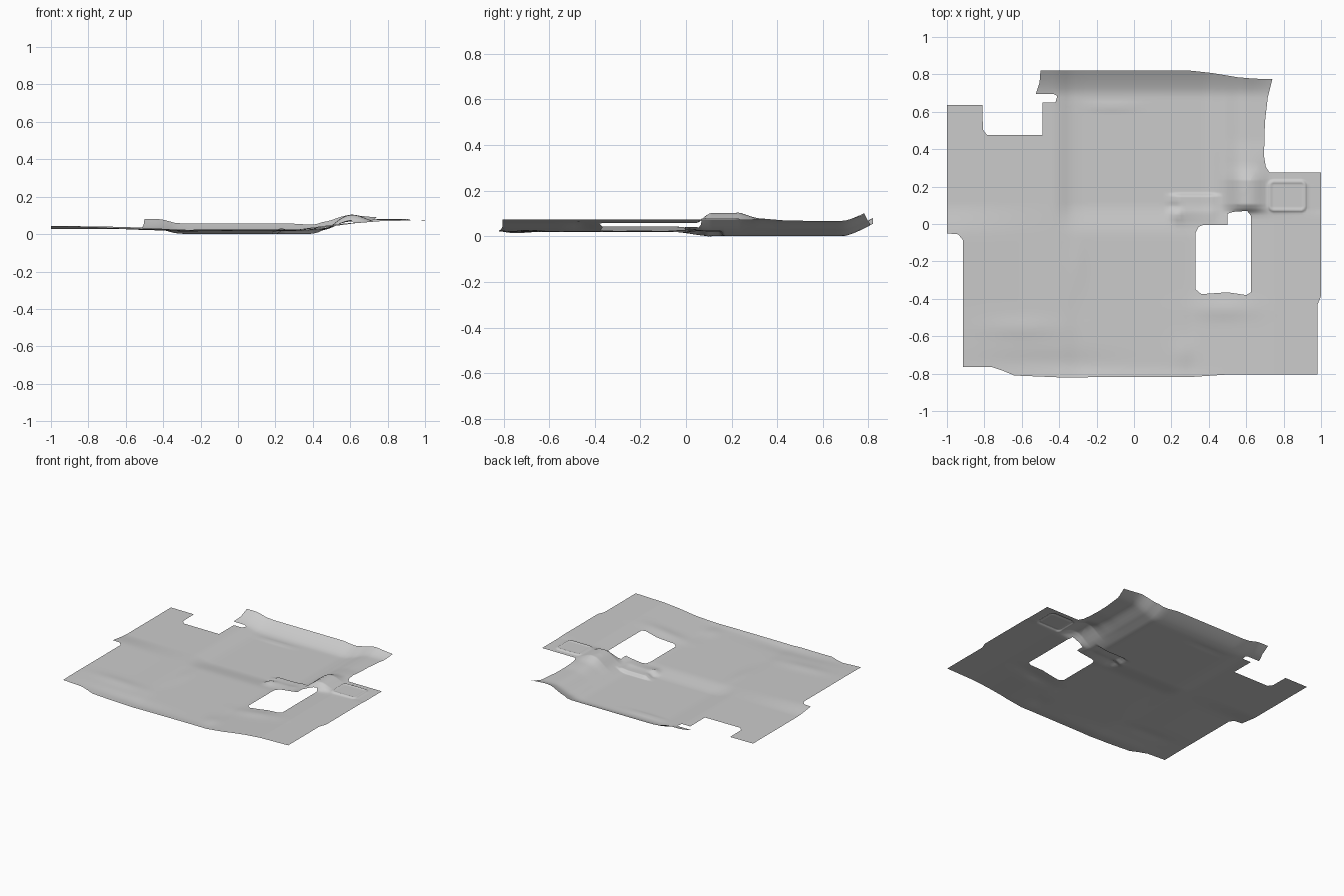
import bpy, bmesh, math
from mathutils import Vector

if "Cube" in bpy.data.objects:
    bpy.data.objects.remove(bpy.data.objects["Cube"])

# Plan outline of the carpet and its console opening
OUTLINE = [(-1, .64), (-.81, .64), (-.808, .51), (-.785, .48), (-.49, .48), (-.49, .655),
           (-.42, .655), (-.41, .69), (-.43, .70), (-.525, .70), (-.505, .76), (-.50, .825),
           (.3, .825), (.42, .812), (.55, .79), (.64, .782), (.74, .78), (.715, .68),
           (.70, .55), (.695, .37), (.705, .31), (.725, .28), (1, .28), (1, -.38),
           (.98, -.43), (.98, -.80), (.5, -.80), (.32, -.812), (-.4, -.815), (-.64, -.805),
           (-.7, -.78), (-.76, -.76), (-.915, -.76), (-.915, -.08), (-.94, -.05), (-1, -.045)]
OPENING = [(.33, -.04), (.345, -.01), (.37, 0), (.5, 0), (.5, .06), (.53, .07), (.605, .075),
           (.625, .05), (.625, -.36), (.6, -.375), (.5, -.36), (.36, -.37), (.33, -.345)]


def lerp(points, t):
    """Piecewise-linear profile lookup."""
    if t <= points[0][0]:
        return points[0][1]
    for (a, u), (b, v) in zip(points, points[1:]):
        if t <= b:
            return u + (v - u) * (t - a) / (b - a)
    return points[-1][1]


def step(a, b, t):
    t = max(0, min(1, (t - a) / (b - a)))
    return t * t * (3 - 2 * t)


def bump(x, y, cx, cy, rx, ry):
    return math.exp(-((x - cx) / rx) ** 2 - ((y - cy) / ry) ** 2)


# Cross profiles: seat area (front), footwell (back), tunnel side lengthwise
FRONT = [(-.92, .046), (-.6, .034), (-.38, .028), (-.3, .022), (.3, .022), (.45, .037),
         (.62, .06), (.75, .071), (1, .077)]
WELL = [(-1, .03), (-.42, .028), (-.39, .022), (-.34, .008), (-.28, .003), (.38, .003),
        (.42, .008), (.45, .022)]
TUNNEL = [(.05, .065), (.11, .104), (.24, .106), (.31, .083), (.45, .071), (.7, .07)]


def height(x, y):
    front = lerp(FRONT, x)
    # gentle wrinkles in the seat area
    front += .006 * bump(x, y, -.6, -.55, .2, .05) + .005 * bump(x, y, -.3, -.2, .04, .15)
    front += .008 * bump(x, y, .48, -.45, .16, .05) - .007 * bump(x, y, -.45, -.74, .35, .06)
    front += .006 * bump(x, y, .27, -.68, .06, .07)
    front += .005 * step(-.76, -.815, y) * step(.5, .2, abs(x))
    # footwell with rising tunnel wall and toe lip
    well = lerp(WELL, x)
    well += (lerp(TUNNEL, y) - .022) * step(.44, .6, x) if x > .44 else 0
    if x > .62:
        well += (.074 - lerp(TUNNEL, y)) * step(.62, .73, x) * step(.45, .28, y)
    lip = max(0, y - .695) / .13
    well += .055 * lip ** 1.35 * (1 - .25 * step(.62, .74, x))
    well += .006 * bump(x, y, -.12, .63 + .12 * (x + .12) ** 2 / .3, .14, .013)
    k = step(-.06, .12, y)
    if x > .48:
        k = step(.04, .09, y)
    z = front * (1 - k) + well * k
    # small shelf and crumple beside the opening
    z += .02 * step(.19, .23, x) * step(.46, .42, x) * step(.175, .15, y) * step(-.02, .08, y)
    z += .012 * bump(x, y, .22, .05, .025, .025) - .01 * bump(x, y, .215, .1, .02, .02)
    # flat right-hand panel with a raised rounded rim and pad
    if x > .7 and -.37 < y < .28:
        qx, qy = abs(x - .82) - .072, abs(y - .155) - .055
        d = math.hypot(max(qx, 0), max(qy, 0)) + min(max(qx, qy), 0) - .03
        z += .008 * step(.006, -.008, d) - .004 * step(-.01, -.024, d)
    return z


def loop(bm, pts):
    vs = [bm.verts.new((x, y, 0)) for x, y in pts]
    return [bm.edges.new((vs[i], vs[(i + 1) % len(vs)])) for i in range(len(vs))]


def cut(bm, co, no):
    bmesh.ops.bisect_plane(bm, geom=bm.verts[:] + bm.edges[:] + bm.faces[:], dist=1e-5,
                           plane_co=co, plane_no=no)


# Fill the plan, then slice it into a grid
bm = bmesh.new()
edges = loop(bm, OUTLINE) + loop(bm, OPENING)
bmesh.ops.triangle_fill(bm, use_beauty=True, use_dissolve=False, edges=edges,
                        normal=Vector((0, 0, 1)))
bmesh.ops.dissolve_limit(bm, angle_limit=.01, verts=[], edges=bm.edges[:])
xs = [-.98 + .0247 * i for i in range(80)] + [.712 + .0065 * i for i in range(34)]
ys = [-.8 + .0243 * i for i in range(67)] + [.062 + .0065 * i for i in range(30)]
for x in xs:
    cut(bm, (x, 0, 0), (1, 0, 0))
for y in ys:
    cut(bm, (0, y, 0), (0, 1, 0))
bmesh.ops.triangulate(bm, faces=[f for f in bm.faces if len(f.verts) > 4])

# Form the sheet, standing on z = 0
for v in bm.verts:
    v.co.z = height(v.co.x, v.co.y)
low = min(v.co.z for v in bm.verts)
mid = (max(v.co.y for v in bm.verts) + min(v.co.y for v in bm.verts)) / 2
for v in bm.verts:
    v.co.z -= low
    v.co.y -= mid
bm.normal_update()
if sum(f.normal.z for f in bm.faces) < 0:
    bmesh.ops.reverse_faces(bm, faces=bm.faces[:])
for f in bm.faces:
    f.smooth = True

mesh = bpy.data.meshes.new("floor_carpet")
bm.to_mesh(mesh)
bm.free()
carpet = bpy.data.objects.new("floor_carpet", mesh)
bpy.context.collection.objects.link(carpet)
